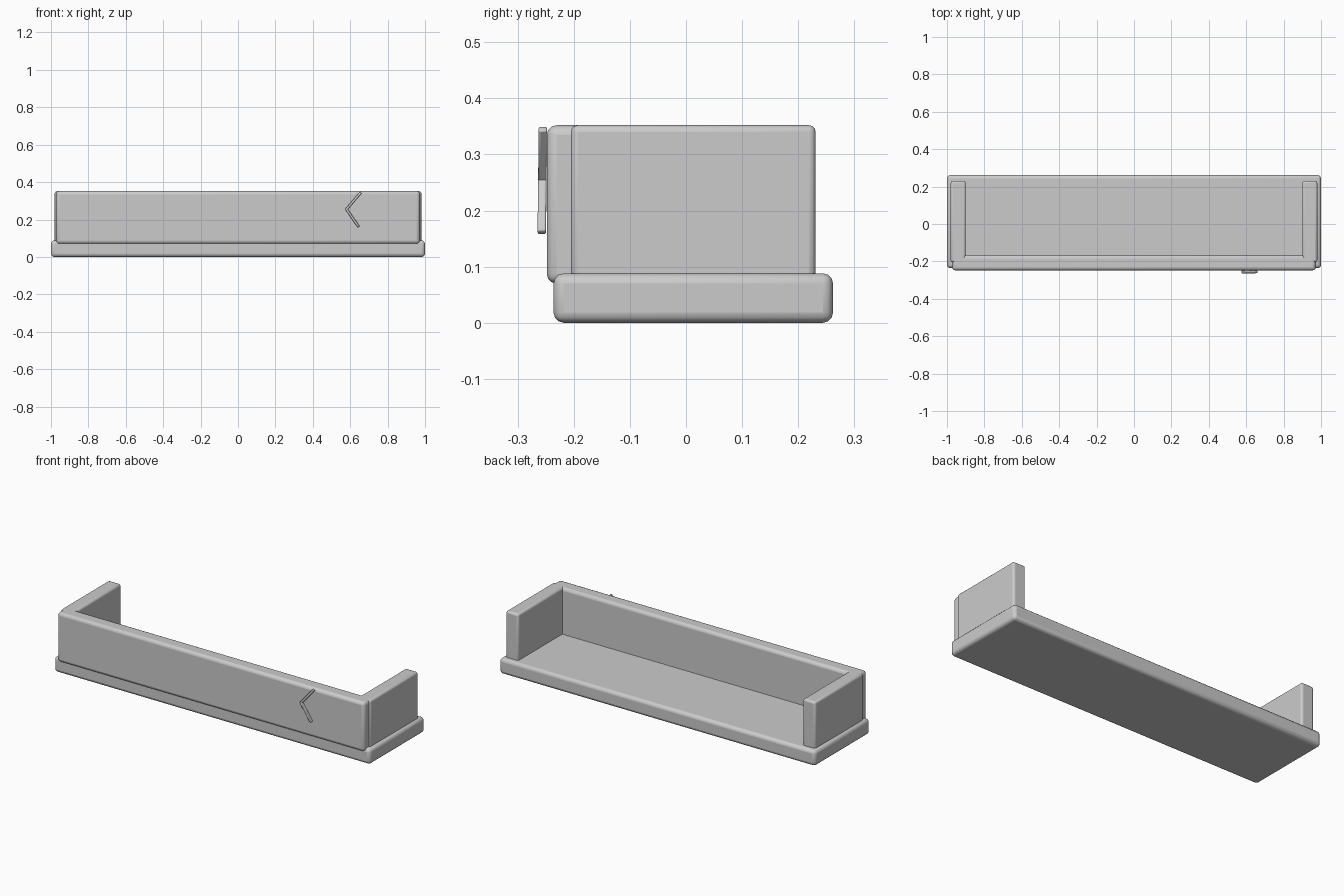
import bpy
import math
from mathutils import Vector

cube = bpy.data.objects.get("Cube")
if cube:
    bpy.data.objects.remove(cube, do_unlink=True)

# Single plain material
grey = bpy.data.materials.new("plain grey")
grey.use_nodes = True
colour = (0.6, 0.6, 0.6, 1)
grey.diffuse_color = colour
grey.node_tree.nodes["Principled BSDF"].inputs["Base Color"].default_value = colour


def rounded_box(name, low, high, radius, segments=3):
    """Box between two corners with rounded edges."""
    low, high = Vector(low), Vector(high)
    bpy.ops.mesh.primitive_cube_add(size=1, location=(low + high) / 2)
    box = bpy.context.object
    box.name = name
    box.scale = high - low
    bpy.ops.object.transform_apply(location=False, rotation=False, scale=True)
    bevel = box.modifiers.new("rounded edges", "BEVEL")
    bevel.width = radius
    bevel.segments = segments
    box.data.materials.append(grey)
    bpy.ops.object.shade_smooth_by_angle(angle=math.radians(35))
    return box


# Base slab and front panel
rounded_box("base", (-1, -0.236, 0), (1, 0.262, 0.088), 0.018)
rounded_box("front_panel", (-0.972, -0.248, 0.07), (0.972, -0.167, 0.352), 0.017)

# Side panels
for side, name in ((-1, "right_panel"), (1, "left_panel")):
    inner, outer = sorted((side * 0.9, side * 0.98))
    rounded_box(name, (inner, -0.205, 0.06), (outer, 0.231, 0.352), 0.012)

# Chevron handle made of two thin bars
tip = Vector((0.58, -0.256, 0.255))
ends = {"upper_handle_bar": (0.655, -0.255, 0.343),
        "lower_handle_bar": (0.643, -0.257, 0.164)}
for name, end in ends.items():
    along = Vector(end) - tip
    half = along.length / 2 + 0.004
    bar = rounded_box(name, (-half, -0.0075, -0.0065), (half, 0.0075, 0.0065), 0.003, 2)
    bar.location = tip + along / 2
    bar.rotation_euler = along.to_track_quat("X", "Z").to_euler()
